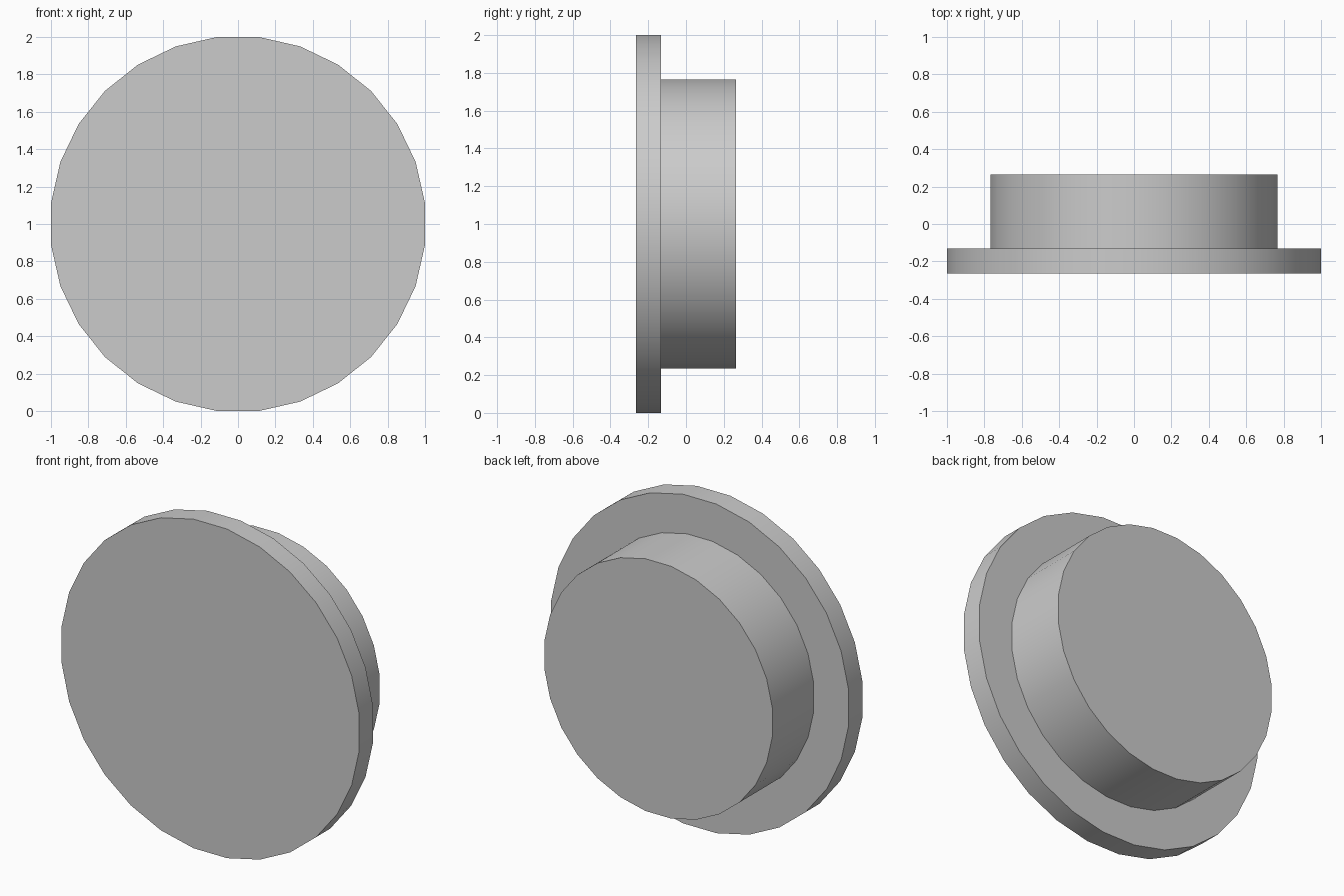
import bpy, bmesh
from math import sin, cos, pi, radians

if "Cube" in bpy.data.objects:
    bpy.data.objects.remove(bpy.data.objects["Cube"])

SIDES = 28
CENTRE_Z = 1.0
# Stepped profile, front to back: (radius, y)
PROFILE = [(1.006, -0.265), (1.006, -0.132), (0.771, -0.132), (0.771, 0.265)]


def ring(bm, radius, y):
    """One loop of vertices, turned half a step so flats sit at the extremes."""
    angles = [2 * pi * (i + 0.5) / SIDES for i in range(SIDES)]
    return [bm.verts.new((radius * cos(a), y, CENTRE_Z + radius * sin(a))) for a in angles]


# Flanged plug: wide front disc with a narrower boss behind it
bm = bmesh.new()
rings = [ring(bm, r, y) for r, y in PROFILE]
for a, b in zip(rings, rings[1:]):
    for i in range(SIDES):
        j = (i + 1) % SIDES
        bm.faces.new((a[i], a[j], b[j], b[i]))

# Flat front and back caps
bm.faces.new(rings[0])
bm.faces.new(rings[-1])
bmesh.ops.recalc_face_normals(bm, faces=bm.faces)

mesh = bpy.data.meshes.new("flanged_plug")
bm.to_mesh(mesh)
bm.free()
plug = bpy.data.objects.new("flanged_plug", mesh)
bpy.context.collection.objects.link(plug)

# Smooth round walls, crisp rims
bpy.context.view_layer.objects.active = plug
plug.select_set(True)
bpy.ops.object.shade_smooth_by_angle(angle=radians(30))
